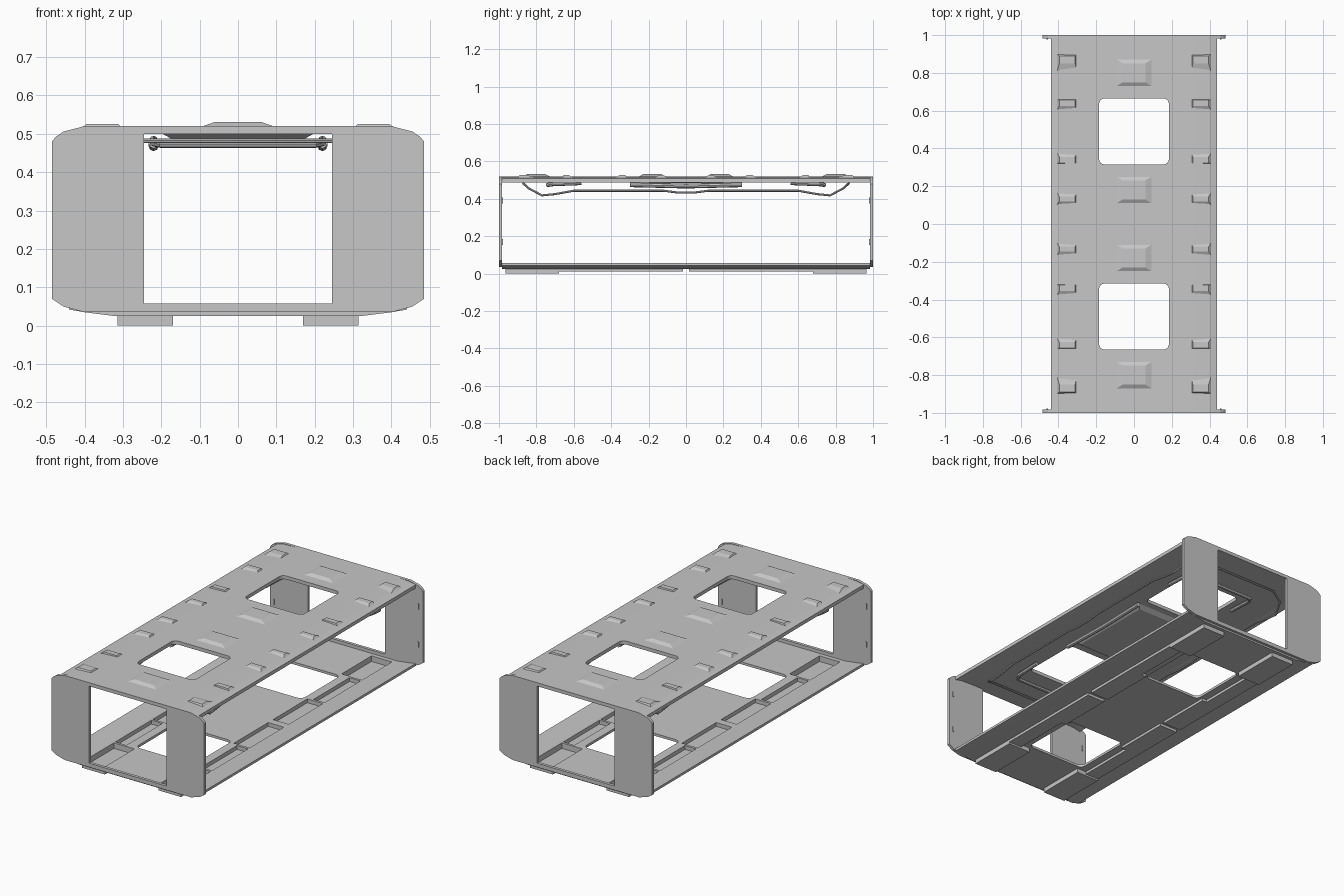
import bpy
import bmesh
from math import pi, sin, cos
from mathutils import Vector

cube = bpy.data.objects.get("Cube")
if cube:
    bpy.data.objects.remove(cube, do_unlink=True)

GREY = (0.57, 0.57, 0.57, 1.0)
metal = bpy.data.materials.new("light_grey_metal")
metal.use_nodes = True
metal.diffuse_color = GREY
metal.node_tree.nodes["Principled BSDF"].inputs["Base Color"].default_value = GREY


def finish(name, bm):
    bmesh.ops.recalc_face_normals(bm, faces=bm.faces)
    mesh = bpy.data.meshes.new(name)
    bm.to_mesh(mesh)
    bm.free()
    mesh.materials.append(metal)
    obj = bpy.data.objects.new(name, mesh)
    bpy.context.collection.objects.link(obj)
    return obj


def prism(name, points, vector):
    """Extrude a closed outline of 3D points along a vector."""
    bm = bmesh.new()
    face = bm.faces.new([bm.verts.new(p) for p in points])
    result = bmesh.ops.extrude_face_region(bm, geom=[face])
    verts = [v for v in result["geom"] if isinstance(v, bmesh.types.BMVert)]
    bmesh.ops.translate(bm, verts=verts, vec=vector)
    return finish(name, bm)


def frustum(name, base, top, z0, z1):
    """Solid between two rectangles given as x0, x1, y0, y1."""
    bm = bmesh.new()
    rings = []
    for (x0, x1, y0, y1), z in ((base, z0), (top, z1)):
        rings.append([bm.verts.new((x, y, z)) for x, y in
                      ((x0, y0), (x1, y0), (x1, y1), (x0, y1))])
    low, high = rings
    bm.faces.new(low)
    bm.faces.new(high)
    for i in range(4):
        j = (i + 1) % 4
        bm.faces.new((low[i], low[j], high[j], high[i]))
    return finish(name, bm)


def box(name, x0, x1, y0, y1, z0, z1):
    rect = (min(x0, x1), max(x0, x1), min(y0, y1), max(y0, y1))
    return frustum(name, rect, rect, z0, z1)


def boolean(obj, tool, operation="DIFFERENCE"):
    tool.hide_render = True
    mod = obj.modifiers.new("boolean", "BOOLEAN")
    mod.operation = operation
    mod.solver = "EXACT"
    mod.object = tool
    bpy.context.view_layer.objects.active = obj
    bpy.ops.object.modifier_apply(modifier=mod.name)
    bpy.data.objects.remove(tool, do_unlink=True)


def window_cutter(cy, z0, z1, hx=0.185, hy=0.175, r=0.03):
    """Rounded rectangular opening."""
    points = []
    for k, (sx, sy) in enumerate(((1, 1), (-1, 1), (-1, -1), (1, -1))):
        for step in range(5):
            a = (k + step / 4) * pi / 2
            points.append((sx * (hx - r) + r * cos(a),
                           cy + sy * (hy - r) + r * sin(a), z0))
    return prism("window_cutter", points, Vector((0, 0, z1 - z0)))


def pipe(name, points, radius, cyclic=False):
    curve = bpy.data.curves.new(name, "CURVE")
    curve.dimensions = "3D"
    curve.bevel_depth = radius
    curve.bevel_resolution = 2
    curve.use_fill_caps = True
    spline = curve.splines.new("POLY")
    spline.points.add(len(points) - 1)
    for point, co in zip(spline.points, points):
        point.co = (*co, 1)
    spline.use_cyclic_u = cyclic
    curve.materials.append(metal)
    obj = bpy.data.objects.new(name, curve)
    bpy.context.collection.objects.link(obj)
    bpy.ops.object.select_all(action="DESELECT")
    obj.select_set(True)
    bpy.context.view_layer.objects.active = obj
    bpy.ops.object.convert(target="MESH")
    bpy.ops.object.shade_smooth_by_angle()


def mirrored(half):
    """Complete a right-hand list of (x, z) into a left-to-right one."""
    return [(-x, z) for x, z in half] + [(x, z) for x, z in reversed(half)]


# Roof sheet with folded edges and two windows
outer = mirrored([(0.44, 0.508), (0.40, 0.517), (0.32, 0.52)])
section = outer + [(x, z - 0.02) for x, z in reversed(outer)]
roof = prism("roof", [(x, -0.985, z) for x, z in section], Vector((0, 1.97, 0)))
for cy in (-0.49, 0.49):
    boolean(roof, window_cutter(cy, 0.4, 0.6))

# Floor sheet, sloping up at the sides
under = mirrored([(0.44, 0.042), (0.40, 0.035), (0.32, 0.025)])
section = under + [(x, z + 0.014) for x, z in reversed(under)]
floor = prism("floor", [(x, -0.985, z) for x, z in section], Vector((0, 1.97, 0)))

# Stepped runners pressed down into the floor: (y0, y1, inner x, bottom z)
RUNS = ((0.015, 0.34, 0.20, 0.010), (0.34, 0.68, 0.23, 0.010),
        (0.68, 0.965, 0.17, 0.0))
T = 0.007
for sx in (-1, 1):
    for sy in (-1, 1):
        for y0, y1, inner, z in RUNS:
            boolean(floor, box("runner", sx * inner, sx * 0.314,
                               sy * y0, sy * y1, z, 0.034), "UNION")
        for y0, y1, inner, z in RUNS:
            boolean(floor, box("channel_cutter", sx * (inner + T), sx * (0.314 - T),
                               sy * (y0 + T), sy * (y1 - T), z + T, 0.1))
for cy in (-0.49, 0.49):
    boolean(floor, window_cutter(cy, -0.1, 0.2))

# End frames: chamfered plates with a tall opening
right_edge = [(0.485, 0.07), (0.485, 0.48), (0.475, 0.492), (0.455, 0.506), (0.40, 0.52)]
outline = [(0.40, 0.035), (0.455, 0.05)] + right_edge
outline += [(-x, z) for x, z in reversed(outline)]
for sy, name in ((-1, "front_frame"), (1, "back_frame")):
    frame = prism(name, [(x, sy * 0.983, z) for x, z in outline],
                  Vector((0, sy * 0.017, 0)))
    boolean(frame, box("opening_cutter", -0.245, 0.245, sy * 0.9, sy * 1.1, 0.058, 0.5))
    # Small latches on the outer edges
    for sx in (-1, 1):
        for z in (0.17, 0.39):
            box("frame_latch", sx * 0.455, sx * 0.462, sy * 0.978, sy * 0.984,
                z - 0.016, z + 0.016)

# Side louvres on the roof: (outer y, inner y, inset of each sloping end)
LOUVRES = ((0.90, 0.80, 0.01, 0.05), (0.66, 0.60, 0.004, 0.025),
           (0.38, 0.32, 0.025, 0.004), (0.17, 0.10, 0.025, 0.02))
for sx in (-1, 1):
    for sy in (-1, 1):
        for far, near, a, b in LOUVRES:
            base = (0.30, 0.41, near, far)
            top = (0.312, 0.395, near + b, far - a)

            def flip(rect):
                x0, x1, y0, y1 = rect
                return (*sorted((sx * x0, sx * x1)), *sorted((sy * y0, sy * y1)))
            frustum("roof_louvre", flip(base), flip(top), 0.513, 0.526)

# Centre scoops on the roof
for cy in (-0.80, -0.18, 0.18, 0.80):
    frustum("roof_scoop", (-0.10, 0.10, cy - 0.075, cy + 0.075),
            (-0.06, 0.06, cy - 0.05, cy + 0.05), 0.517, 0.531)

# Panel under the middle of the roof
frustum("ceiling_panel", (-0.17, 0.17, -0.25, 0.25),
        (-0.20, 0.20, -0.28, 0.28), 0.485, 0.502)

# Thin hanging pipe loop around the edge of the ceiling
side = [(0.26, 0.87, 0.482), (0.33, 0.84, 0.455), (0.36, 0.77, 0.418),
        (0.36, 0.70, 0.425), (0.36, 0.60, 0.443), (0.36, 0.12, 0.443),
        (0.36, 0.05, 0.434)]
loop = side + [(x, -y, z) for x, y, z in reversed(side)]
loop += [(-x, y, z) for x, y, z in reversed(loop)]
pipe("ceiling_pipe_loop", loop, 0.006, cyclic=True)

# Thick pipes running beside the windows and around their outer ends
for sx in (-1, 1):
    pipe("middle_pipe", [(sx * 0.22, -0.30, 0.475), (sx * 0.22, 0.0, 0.468),
                         (sx * 0.22, 0.30, 0.475)], 0.013)
for sy in (-1, 1):
    bend = [(0.22, 0.56, 0.484), (0.22, 0.71, 0.478), (0.20, 0.74, 0.474)]
    path = bend + [(-x, y, z) for x, y, z in reversed(bend)]
    pipe("window_pipe", [(x, sy * y, z) for x, y, z in path], 0.011)
